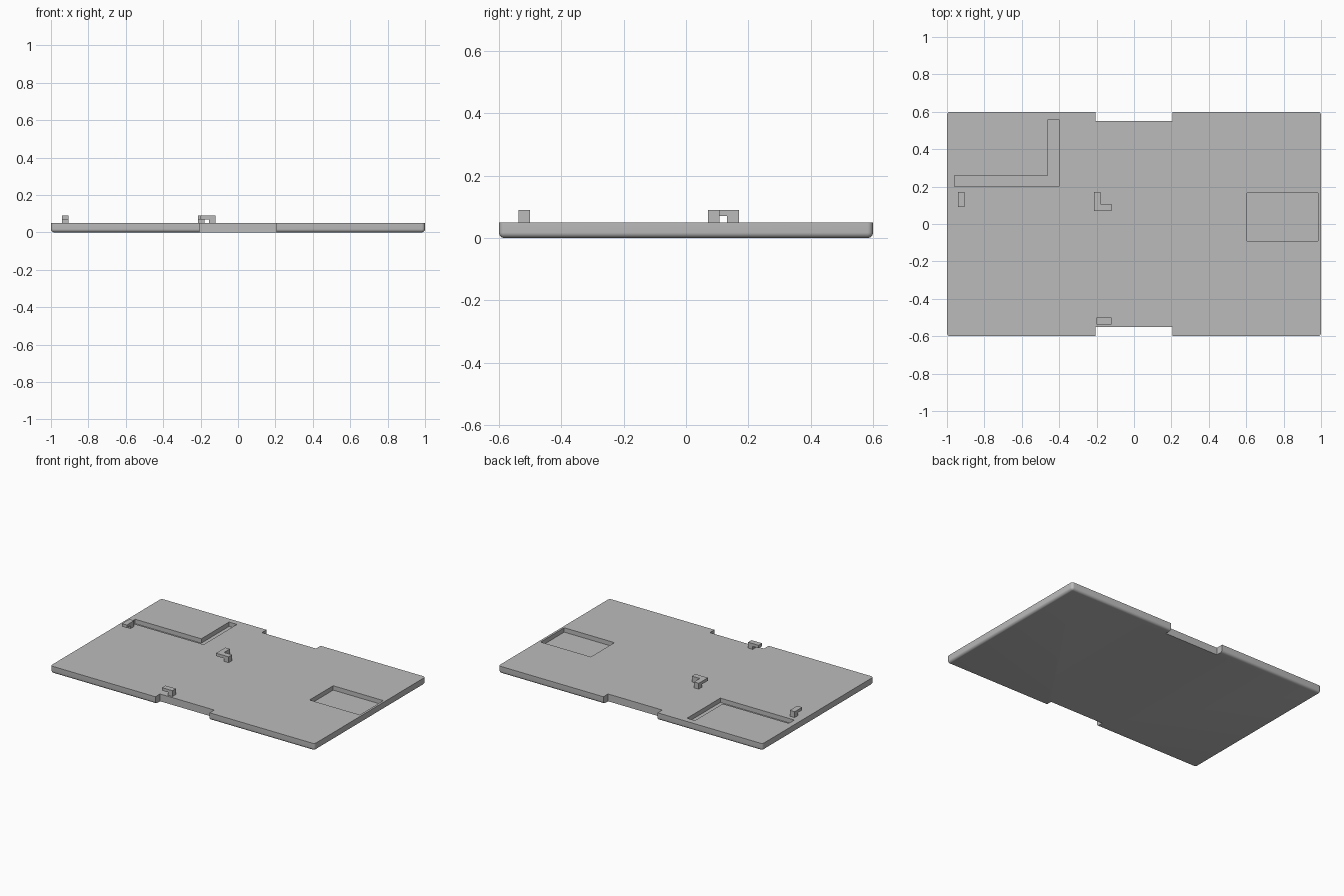
import bpy, bmesh, math

cube = bpy.data.objects.get("Cube")
if cube:
    bpy.data.objects.remove(cube, do_unlink=True)

TOP = 0.05      # upper face of the plate
POCKET = 0.02   # floor height of the recesses
CLIP = 0.09     # top of the clips
LIP = 0.07      # underside of the clip lips

grey = bpy.data.materials.new("plain grey")
grey.use_nodes = True
colour = (0.5, 0.5, 0.5, 1)
grey.diffuse_color = colour
grey.node_tree.nodes["Principled BSDF"].inputs["Base Color"].default_value = colour


def prism(name, outline, z0, z1):
    """Extrude a closed outline, listed anticlockwise, from z0 to z1."""
    bm = bmesh.new()
    base = bm.faces.new([bm.verts.new((x, y, z0)) for x, y in outline])
    up = bmesh.ops.extrude_face_region(bm, geom=[base])["geom"]
    bmesh.ops.translate(bm, vec=(0, 0, z1 - z0),
                        verts=[g for g in up if isinstance(g, bmesh.types.BMVert)])
    bmesh.ops.recalc_face_normals(bm, faces=bm.faces)
    mesh = bpy.data.meshes.new(name)
    bm.to_mesh(mesh)
    bm.free()
    mesh.materials.append(grey)
    obj = bpy.data.objects.new(name, mesh)
    bpy.context.collection.objects.link(obj)
    return obj


def rect(x0, x1, y0, y1):
    return [(x0, y0), (x1, y0), (x1, y1), (x0, y1)]


def combine(target, tool, operation):
    """Apply a boolean and discard the tool."""
    mod = target.modifiers.new("cut", "BOOLEAN")
    mod.operation, mod.object, mod.solver = operation, tool, "EXACT"
    bpy.ops.object.select_all(action="DESELECT")
    bpy.context.view_layer.objects.active = target
    target.select_set(True)
    bpy.ops.object.modifier_apply(modifier=mod.name)
    bpy.data.objects.remove(tool, do_unlink=True)


# Plate with rounded lower and upright edges
plate = prism("base_plate", rect(-1, 1, -0.6, 0.6), 0, TOP)
bm = bmesh.new()
bm.from_mesh(plate.data)
rounded = [e for e in bm.edges if min(v.co.z for v in e.verts) < 0.001]
bmesh.ops.bevel(bm, geom=rounded, offset=0.018, segments=6, profile=0.5,
                affect="EDGES", clamp_overlap=True)
bm.to_mesh(plate.data)
bm.free()

# Edge notches, corner groove and rectangular pocket
for side in (-1, 1):
    y0, y1 = sorted((side * 0.55, side * 0.7))
    combine(plate, prism("notch_cutter", rect(-0.205, 0.205, y0, y1), -0.1, 0.2),
            "DIFFERENCE")
groove = [(-0.96, 0.2), (-0.4, 0.2), (-0.4, 0.56), (-0.46, 0.56),
          (-0.46, 0.26), (-0.96, 0.26)]
combine(plate, prism("groove_cutter", groove, POCKET, 0.2), "DIFFERENCE")
combine(plate, prism("pocket_cutter", rect(0.605, 0.985, -0.09, 0.165), POCKET, 0.2),
        "DIFFERENCE")
bpy.context.view_layer.objects.active = plate
plate.select_set(True)
bpy.ops.object.shade_smooth_by_angle(angle=math.radians(30))

# Clips: a lip outline with posts under its outer ends
corner = [(-0.215, 0.07), (-0.12, 0.07), (-0.12, 0.107), (-0.18, 0.107),
          (-0.18, 0.17), (-0.215, 0.17)]
clips = {
    "front_clip": (rect(-0.2, -0.12, -0.537, -0.5),
                   [rect(-0.155, -0.12, -0.537, -0.5)]),
    "side_clip": (rect(-0.942, -0.905, 0.09, 0.17),
                  [rect(-0.942, -0.905, 0.132, 0.17)]),
    "corner_clip": (corner, [rect(-0.155, -0.12, 0.07, 0.107),
                             rect(-0.215, -0.18, 0.132, 0.17)]),
}
for name, (lip, posts) in clips.items():
    clip = prism(name, lip, LIP, CLIP)
    for post in posts:
        combine(clip, prism("post", post, TOP, CLIP), "UNION")
